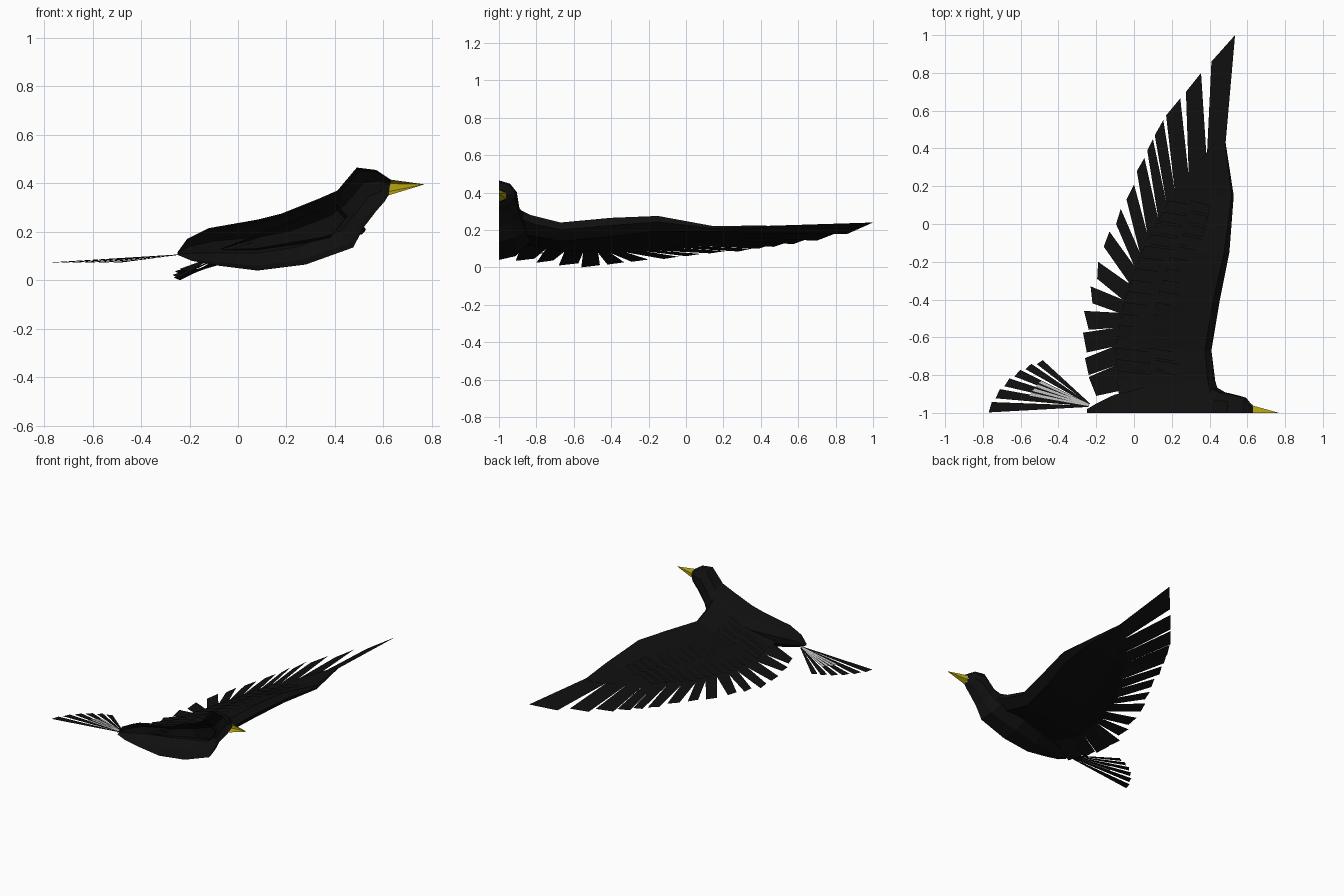
import bpy
from math import sin, cos, pi, radians
from mathutils import Vector

if "Cube" in bpy.data.objects:
    bpy.data.objects.remove(bpy.data.objects["Cube"])


def material(name, rgb):
    m = bpy.data.materials.new(name)
    m.diffuse_color = (*rgb, 1)
    m.use_nodes = True
    m.node_tree.nodes["Principled BSDF"].inputs["Base Color"].default_value = m.diffuse_color
    return m


BLACK = material("black_plumage", (0.005, 0.005, 0.005))
YELLOW = material("yellow_beak", (0.45, 0.36, 0.005))
GREY = material("grey_plumage", (0.5, 0.5, 0.5))


def mesh(name, verts, faces, mat):
    me = bpy.data.meshes.new(name)
    me.from_pydata([tuple(v) for v in verts], [], faces)
    me.materials.append(mat)
    me.update()
    ob = bpy.data.objects.new(name, me)
    bpy.context.collection.objects.link(ob)
    return ob


def loft(name, rings, mat, closed=False, cap_end=False):
    n = len(rings[0])
    verts = [p for r in rings for p in r]
    faces = []
    for i in range(len(rings) - 1):
        for j in range(n if closed else n - 1):
            k = (j + 1) % n
            faces.append((i*n + j, i*n + k, (i+1)*n + k, (i+1)*n + j))
    if cap_end:
        faces.append([(len(rings) - 1)*n + j for j in range(n)])
    return mesh(name, verts, faces, mat)


def quads(name, polys, mat):
    verts = [p for q in polys for p in q]
    faces, k = [], 0
    for q in polys:
        faces.append(list(range(k, k + len(q))))
        k += len(q)
    return mesh(name, verts, faces, mat)


def half_ring(tx, tz, bx, bz, w, n=5):
    # half ellipse from spine point to belly point, open on the y = -1 plane
    ring = []
    for i in range(n + 1):
        a = pi * i / n
        t = (1 - cos(a)) / 2
        ring.append(Vector((tx + (bx - tx)*t, -1 + w*sin(a), tz + (bz - tz)*t)))
    return ring


# half body with neck and head: spine x,z / belly x,z / half width
BODY = [(-.25, .115, -.25, .105, .02), (-.21, .17, -.19, .08, .05),
        (-.12, .215, -.08, .06, .10), (.08, .25, .08, .04, .15),
        (.18, .275, .28, .065, .18), (.33, .335, .475, .135, .15),
        (.41, .37, .52, .22, .115), (.49, .465, .57, .285, .10),
        (.57, .455, .605, .325, .085), (.63, .415, .62, .35, .045)]
loft("body", [half_ring(*b) for b in BODY], BLACK)

# beak
loft("beak", [half_ring(.63, .415, .62, .35, .045, 3),
              half_ring(.765, .396, .765, .394, .001, 3)], YELLOW)

# wing arm sections: y, leading x, ridge z, trailing x, trailing z, thickness
WING = [(-.9, .45, .315, -.08, .125, .13), (-.83, .43, .28, -.09, .11, .11),
        (-.67, .41, .24, -.11, .085, .1), (-.4, .455, .265, -.06, .075, .1),
        (-.15, .505, .275, .03, .09, .08), (.15, .528, .22, .19, .135, .03),
        (.43, .485, .225, .43, .205, .01)]


def section(y):
    for a, b in zip(WING, WING[1:]):
        if y <= b[0]:
            break
    t = min(1, max(0, (y - a[0]) / (b[0] - a[0])))
    return [p + (q - p)*t for p, q in zip(a, b)]


def airfoil(y, lx, rz, tx, tz, th):
    return [Vector((tx, y, tz)), Vector((lx - .35*th, y, rz)),
            Vector((lx, y, rz - .4*th)), Vector((lx - .5*th, y, rz - th)),
            Vector((tx + .3*(lx - tx), y, tz + .25*(rz - th - tz) - .06*th))]


loft("wing_arm", [airfoil(*s) for s in WING], BLACK, True, True)

# flight feathers: root line, then outer and inner tip corners with height
ROOT = [(.485, .43), (.385, .34), (.29, .25), (.215, .18), (.17, .12), (.13, .02),
        (.07, -.05), (.03, -.15), (0, -.22), (-.02, -.32), (-.06, -.4),
        (-.08, -.47), (-.1, -.55), (-.11, -.65), (-.1, -.75), (-.06, -.88)]
TIPS = [(.535, 1, .41, .86, .178), (.355, .80, .275, .70, .143),
        (.245, .665, .17, .575, .125), (.155, .55, .11, .47, .11),
        (.1, .45, .07, .39, .1), (.055, .35, .015, .28, .085),
        (0, .21, -.04, .13, .075), (-.07, .08, -.095, 0, .06),
        (-.13, -.04, -.16, -.12, .045), (-.19, -.2, -.195, -.29, .03),
        (-.23, -.33, -.22, -.42, .015), (-.265, -.46, -.24, -.56, 0),
        (-.27, -.575, -.25, -.68, .01), (-.26, -.71, -.24, -.8, .025),
        (-.24, -.81, -.2, -.91, .035)]


def root_point(i):
    x, y = ROOT[i]
    return Vector((x, y, section(y)[4]))


feathers = []
for i, (ax, ay, bx, by, z) in enumerate(TIPS):
    a = Vector((ax, ay, .24 if i == 0 else z + max(.012, .045 - .006*i)))
    b = Vector((bx, by, z))
    ra, rb = root_point(i), root_point(i + 1)
    if i == 0:
        ra.z = .222
    inward = Vector((.12, -.12 if i < 8 else 0, .035)) if i else Vector((0, -.15, 0))
    feathers.append([a, b, rb, rb + inward, ra + inward*.9, ra])
quads("flight_feathers", feathers, BLACK)


# overlapping coverts on the upper side of the wing, each sweeping backwards
def upper(y, t, lift):
    _, lx, rz, tx, tz, th = section(y)
    return Vector((lx - .35*th + (tx - lx + .35*th)*t, y, rz + (tz - rz)*t + lift))


for row, (t0, t1) in enumerate([(.3, .62), (.55, .98)]):
    coverts = []
    for i in range(16):
        y = -.83 + i*.06
        coverts.append([upper(y - .02, t0, .004), upper(y + .03, t0, .006),
                        upper(y + .055, t1, .014), upper(y + .005, t1, .007)])
    quads("coverts_" + str(row + 1), coverts, BLACK)


# tail fan
def fan(name, count, a0, a1, l0, l1, spread, z0, z1, mat):
    polys = []
    for i in range(count):
        t = i / (count - 1)
        ang, length = a0 + (a1 - a0)*t, l0 + (l1 - l0)*t
        pts = []
        for r, d in ((.02, -9), (length, -spread), (length*.97, spread), (.02, 9)):
            a = radians(ang + d)
            tilt = -.001 if d > 0 else .001
            k = r / length
            pts.append(Vector((-.22 - r*cos(a), max(-1, -.965 + r*sin(a)),
                               z0 + (z1 - z0)*k + tilt*k)))
        polys.append(pts)
    quads(name, polys, mat)


fan("tail_feathers", 6, -.5, 40, .55, .37, 2.9, .108, .073, BLACK)
fan("tail_coverts", 4, 11, 25, .34, .31, 1.4, .108, .086, GREY)
